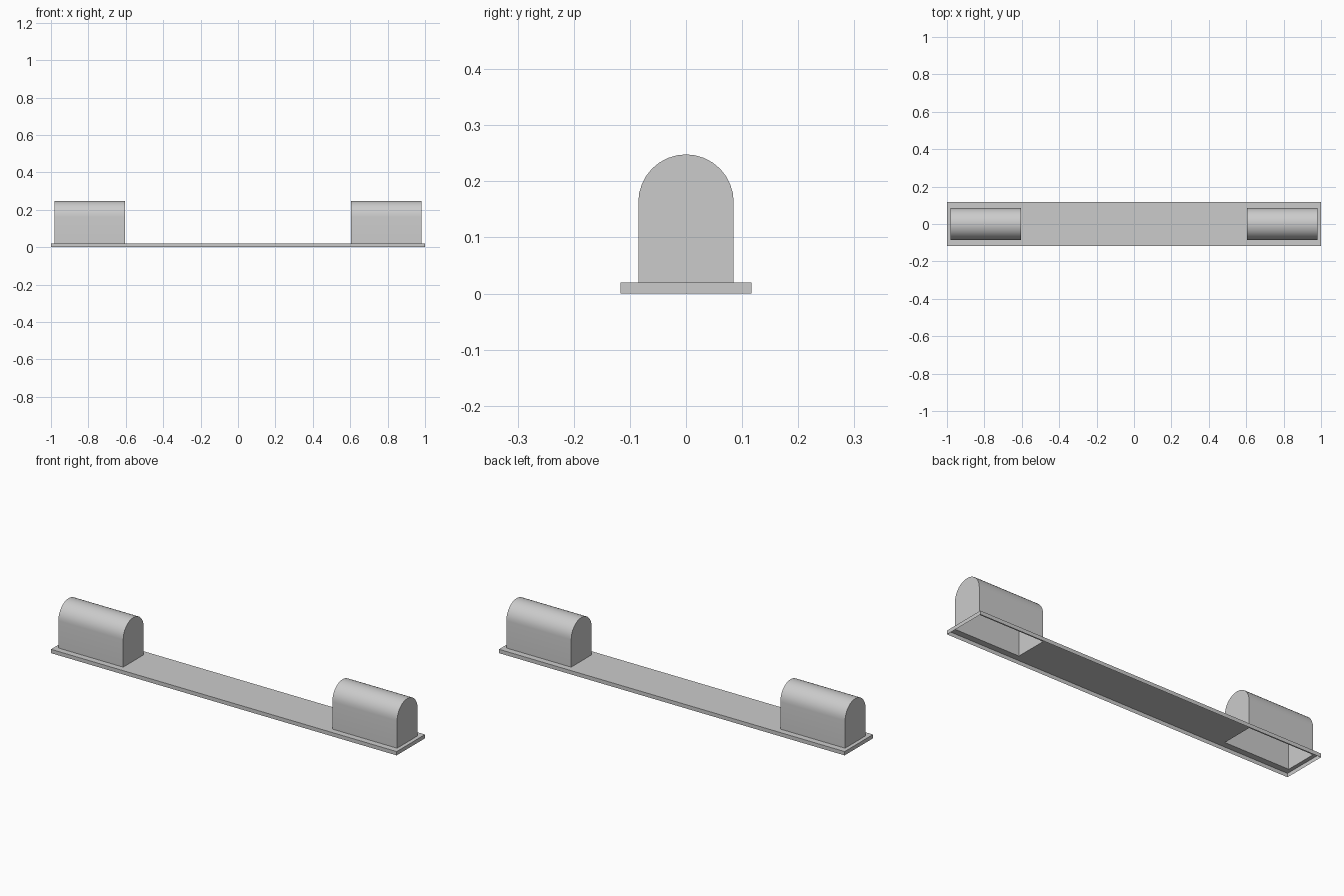
import bpy, bmesh
from math import pi, cos, sin

if "Cube" in bpy.data.objects:
    bpy.data.objects.remove(bpy.data.objects["Cube"])

X_END, X_OUT, X_IN = 1.0, 0.98, 0.605   # plate end, housing outer and inner end
Y_EDGE, R = 0.117, 0.085                # plate and housing half widths
Z_TOP, Z_SPRING = 0.02, 0.163           # plate top, start of the arch
SEGMENTS = 16


def make_object(name, bm):
    bmesh.ops.recalc_face_normals(bm, faces=bm.faces)
    mesh = bpy.data.meshes.new(name)
    bm.to_mesh(mesh)
    bm.free()
    obj = bpy.data.objects.new(name, mesh)
    bpy.context.collection.objects.link(obj)
    return obj


def base_plate():
    """Thin tray, open below, with a hole under each housing."""
    bm = bmesh.new()
    xs = [-X_END, -X_OUT, -X_IN, X_IN, X_OUT, X_END]
    ys = [-Y_EDGE, -R, R, Y_EDGE]
    grid = [[bm.verts.new((x, y, Z_TOP)) for y in ys] for x in xs]
    for i in range(5):
        for j in range(3):
            if j == 1 and i in (1, 3):
                continue
            bm.faces.new((grid[i][j], grid[i + 1][j],
                          grid[i + 1][j + 1], grid[i][j + 1]))
    # Skirt: outer edges pulled down to the ground
    rim = [e for e in bm.edges if e.is_boundary and any(
        all(abs(abs(v.co[k]) - lim) < 1e-5 for v in e.verts)
        for k, lim in ((0, X_END), (1, Y_EDGE)))]
    ext = bmesh.ops.extrude_edge_only(bm, edges=rim)
    for v in ext["geom"]:
        if isinstance(v, bmesh.types.BMVert):
            v.co.z = 0
    return make_object("base_plate", bm)


def housing(name, x0, x1):
    """Round-topped hollow shell, open below."""
    arc = [(R * cos(pi * i / SEGMENTS), Z_SPRING + R * sin(pi * i / SEGMENTS))
           for i in range(SEGMENTS + 1)]
    profile = [(R, Z_TOP)] + arc + [(-R, Z_TOP)]
    bm = bmesh.new()
    a, b = [[bm.verts.new((x, y, z)) for y, z in profile] for x in (x0, x1)]
    for i in range(len(profile) - 1):
        bm.faces.new((a[i], b[i], b[i + 1], a[i + 1]))
    bm.faces.new(a)
    bm.faces.new(b[::-1])
    obj = make_object(name, bm)
    bpy.ops.object.select_all(action='DESELECT')
    obj.select_set(True)
    bpy.context.view_layer.objects.active = obj
    bpy.ops.object.shade_smooth_by_angle()
    return obj


base_plate()
housing("left_housing", -X_OUT, -X_IN)
housing("right_housing", X_IN, X_OUT)
